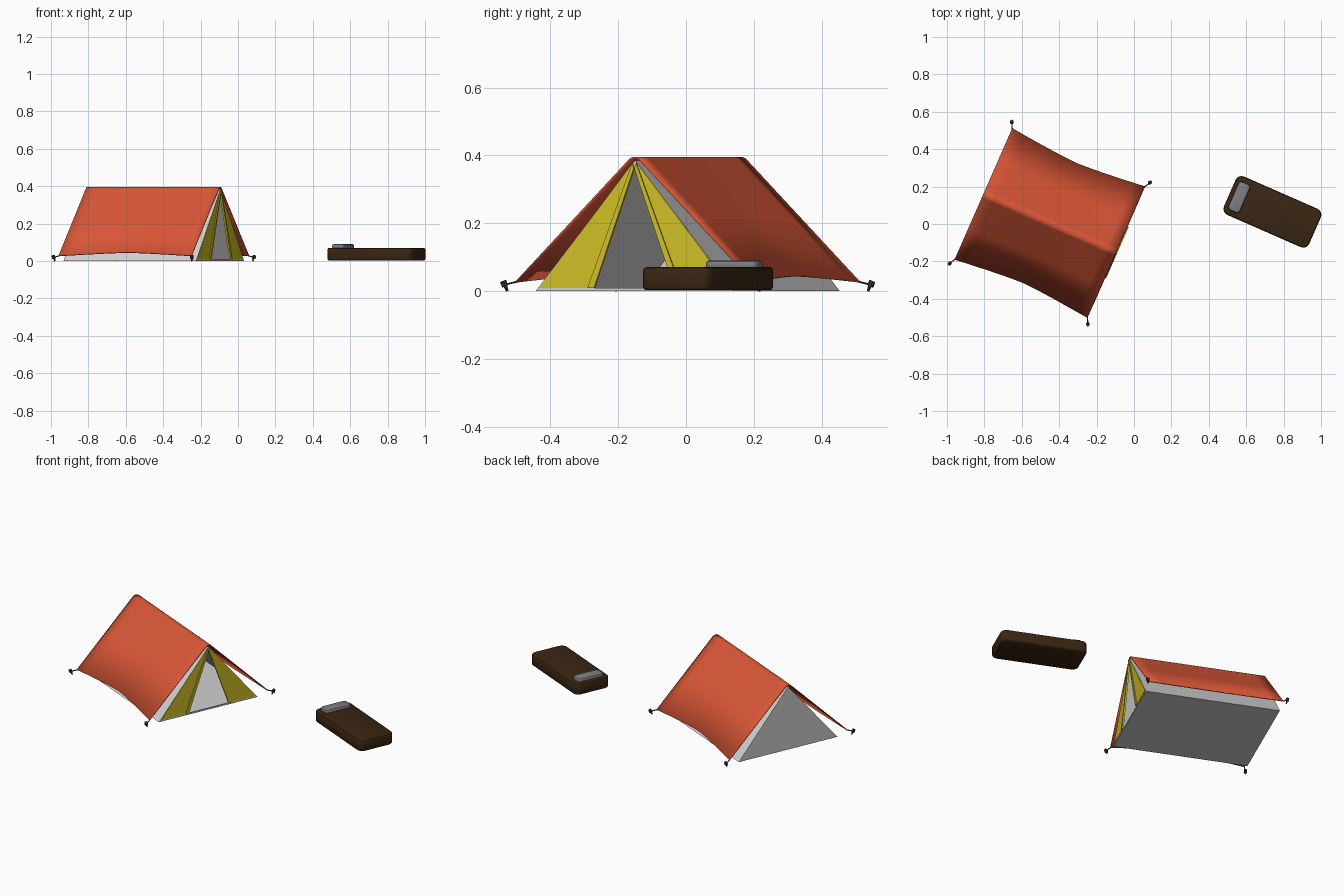
import bpy, bmesh, math
from mathutils import Matrix, Vector

if "Cube" in bpy.data.objects:
    bpy.data.objects.remove(bpy.data.objects["Cube"])

ANG = math.radians(-23.7)
TENT = Matrix.Translation((-0.45, 0.005, 0)) @ Matrix.Rotation(ANG, 4, 'Z')
BED = Matrix.Translation((0.74, 0.065, 0)) @ Matrix.Rotation(ANG, 4, 'Z')


def mat(name, col):
    m = bpy.data.materials.new(name)
    m.diffuse_color = (*col, 1)
    m.use_nodes = True
    m.node_tree.nodes["Principled BSDF"].inputs["Base Color"].default_value = m.diffuse_color
    return m


ORANGE = mat("orange_red_fabric", (0.70, 0.095, 0.038))
GREY = mat("light_grey_fabric", (0.64, 0.64, 0.64))
YELLOW = mat("yellow_fabric", (0.64, 0.53, 0.018))
BROWN = mat("dark_brown", (0.042, 0.019, 0.006))
PILLOW = mat("pillow_grey", (0.21, 0.205, 0.225))
DARK = mat("dark_peg", (0.04, 0.035, 0.03))


def make(name, verts, faces, material, frame, solid=0, smooth=False, recalc=True):
    """Mesh object from local points placed in the given frame."""
    me = bpy.data.meshes.new(name)
    me.from_pydata([frame @ Vector(v) for v in verts], [], faces)
    if recalc:
        bm = bmesh.new()
        bm.from_mesh(me)
        bmesh.ops.recalc_face_normals(bm, faces=bm.faces)
        bm.to_mesh(me)
        bm.free()
    me.materials.append(material)
    ob = bpy.data.objects.new(name, me)
    bpy.context.collection.objects.link(ob)
    if solid:
        s = ob.modifiers.new("thickness", 'SOLIDIFY')
        s.thickness = solid
        s.offset = -1
    if smooth:
        bpy.ops.object.select_all(action='DESELECT')
        ob.select_set(True)
        bpy.context.view_layer.objects.active = ob
        bpy.ops.object.shade_smooth_by_angle(angle=math.radians(35))
    return ob


def prism(name, poly, u0, u1, material):
    """Plate with a (v, z) outline, extruded along the ridge direction."""
    n = len(poly)
    verts = [(u, v, z) for u in (u0, u1) for v, z in poly]
    faces = [tuple(range(n)), tuple(range(n, 2 * n))]
    faces += [(i, (i + 1) % n, n + (i + 1) % n, n + i) for i in range(n)]
    return make(name, verts, faces, material, TENT)


# Inner tent: floor, side walls, back wall and front wall with a door opening
a, b, h = 0.387, 0.32, 0.385
verts = [(-a, -b, 0), (-a, b, 0), (-a, 0, h),
         (a, -b, 0), (a, b, 0), (a, 0, h),
         (a, -0.13, 0.01), (a, 0.13, 0.01), (a, 0, 0.365)]
faces = [(0, 1, 4, 3), (0, 3, 5, 2), (1, 2, 5, 4), (0, 2, 1),
         (3, 6, 8, 5), (4, 5, 8, 7), (3, 4, 7, 6)]
make("inner_tent", verts, faces, GREY, TENT, solid=0.003)

# Yellow door panels and raised door trims on the front wall
for s, side in ((-1, "left"), (1, "right")):
    prism(side + "_door_panel",
          [(s * 0.307, 0.01), (s * 0.145, 0.01), (s * 0.004, 0.375), (s * 0.004, 0.382)],
          a, a + 0.002, YELLOW)
    prism(side + "_door_trim",
          [(s * 0.150, 0.01), (s * 0.129, 0.01), (s * 0.001, 0.362), (s * 0.006, 0.378)],
          a - 0.002, a + 0.007, YELLOW)

# Fly sheet: rounded ridge, with hems that curve inward between the corners
STEPS, HALF = 12, 0.388
half_profile = [(0.024, 0.384), (0.017, 0.391), (0.008, 0.395)]
verts = []
for j in range(STEPS + 1):
    t = -1 + 2 * j / STEPS
    k = 1 - abs(t) ** 1.3
    hem = (0.384 - 0.033 * k, 0.029 + 0.018 * k)
    top = half_profile[0]
    mid = tuple((p + q) / 2 for p, q in zip(hem, top))
    half = [hem, mid] + half_profile
    row = [(-v, z) for v, z in half] + [(v, z) for v, z in reversed(half)]
    verts += [(t * HALF, v, z) for v, z in row]
n = len(row)
faces = [(j * n + i, (j + 1) * n + i, (j + 1) * n + i + 1, j * n + i + 1)
         for j in range(STEPS) for i in range(n - 1)]
make("fly_sheet", verts, faces, ORANGE, TENT, solid=0.005, smooth=True, recalc=False)


def rod(name, p, q, r0, r1, material, sides=8):
    """Tapered rod between two local points."""
    p, q = Vector(p), Vector(q)
    rot = (q - p).to_track_quat('Z', 'Y')
    verts = []
    for c, r in ((p, r0), (q, r1)):
        for i in range(sides):
            w = 2 * math.pi * i / sides
            verts.append(c + rot @ Vector((r * math.cos(w), r * math.sin(w), 0)))
    faces = [tuple(range(sides)), tuple(range(sides, 2 * sides))]
    faces += [(i, (i + 1) % sides, sides + (i + 1) % sides, sides + i) for i in range(sides)]
    return make(name, verts, faces, material, TENT)


# Corner cords and ground pegs
for su, end in ((1, "front"), (-1, "back")):
    for sv, side in ((1, "right"), (-1, "left")):
        tag = end + "_" + side
        rod(tag + "_cord", (su * 0.386, sv * 0.380, 0.028),
            (su * 0.402, sv * 0.409, 0.020), 0.003, 0.003, DARK, 6)
        rod(tag + "_peg", (su * 0.400, sv * 0.405, 0.0),
            (su * 0.403, sv * 0.413, 0.022), 0.004, 0.006, DARK)
        rod(tag + "_peg_head", (su * 0.402, sv * 0.411, 0.014),
            (su * 0.405, sv * 0.417, 0.030), 0.010, 0.009, DARK)


def slab(name, cu, L, W, r, layers, material):
    """Rounded rectangle lofted through (z, inset) layers."""
    verts, seg = [], 4
    for z, inset in layers:
        for q, (sx, sy) in enumerate(((1, 1), (-1, 1), (-1, -1), (1, -1))):
            for i in range(seg + 1):
                w = math.pi / 2 * (q + i / seg)
                verts.append((cu + sx * (L - r) + (r - inset) * math.cos(w),
                              sy * (W - r) + (r - inset) * math.sin(w), z))
    n, m = 4 * (seg + 1), len(layers)
    faces = [tuple(range(n)), tuple(range((m - 1) * n, m * n))]
    faces += [(k * n + i, k * n + (i + 1) % n, (k + 1) * n + (i + 1) % n, (k + 1) * n + i)
              for k in range(m - 1) for i in range(n)]
    return make(name, verts, faces, material, BED, smooth=True)


# Sleeping mat and pillow
slab("sleeping_mat", 0, 0.249, 0.112, 0.035,
     [(0.003, 0.008), (0.006, 0.003), (0.011, 0), (0.062, 0), (0.068, 0.003), (0.071, 0.009)], BROWN)
slab("pillow", -0.194, 0.034, 0.083, 0.018,
     [(0.068, 0.002), (0.073, 0), (0.083, 0), (0.088, 0.003), (0.090, 0.008)], PILLOW)
